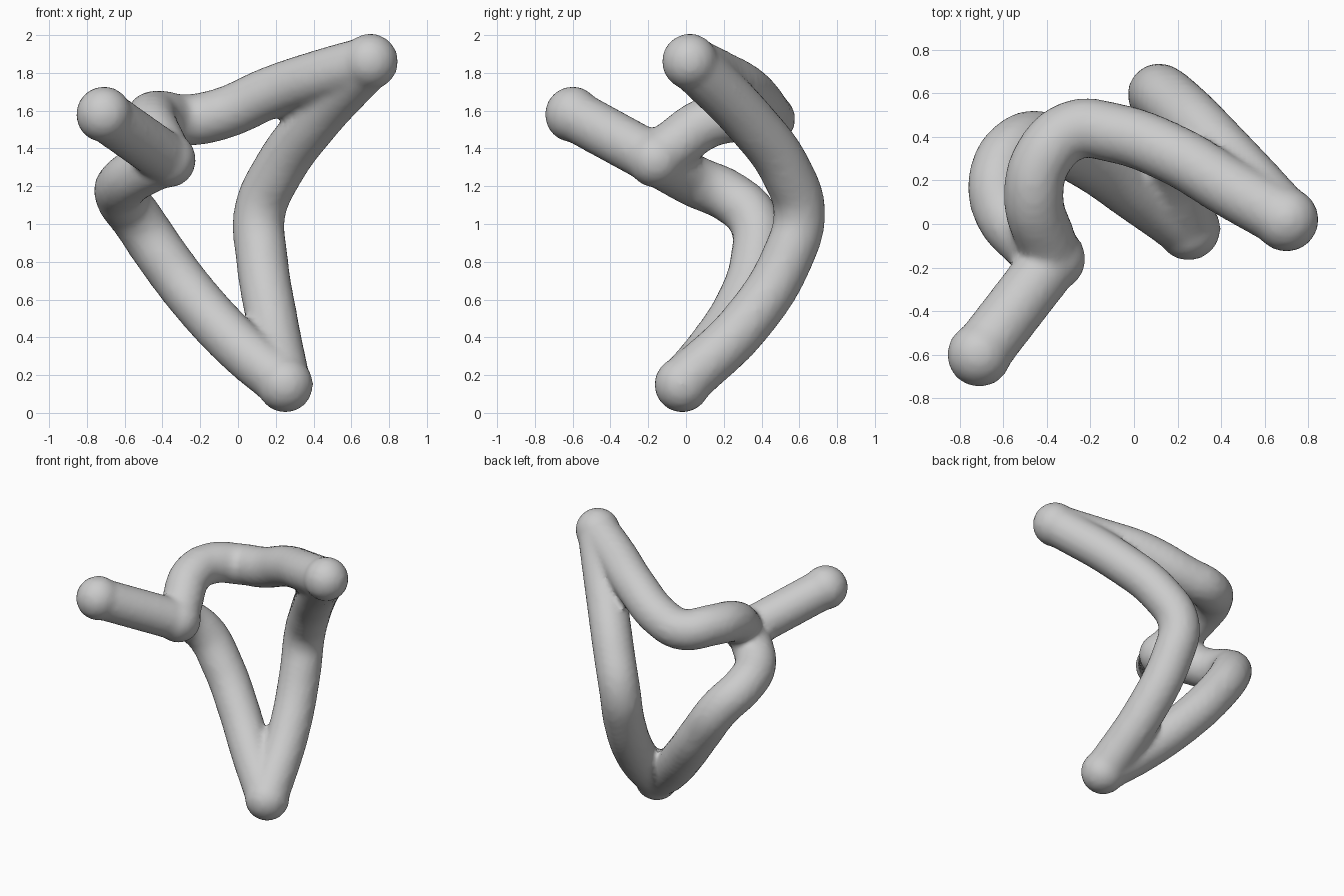
import bpy

if "Cube" in bpy.data.objects:
    bpy.data.objects.remove(bpy.data.objects["Cube"])

R = 0.138
junction = (-0.37, -0.16, 1.34)
top_tip = (0.70, 0.02, 1.86)
foot_tip = (0.25, -0.02, 0.15)
arm_tip = (-0.71, -0.60, 1.58)

# Centre lines of the four strands between the sharp corners
strands = [
    [arm_tip, (-0.54, -0.38, 1.46), junction],
    [junction, (-0.41, -0.06, 1.42), (-0.46, 0.12, 1.54), (-0.42, 0.30, 1.57),
     (-0.28, 0.43, 1.55), (-0.10, 0.42, 1.58), (0.18, 0.32, 1.70),
     (0.45, 0.16, 1.79), top_tip],
    [top_tip, (0.40, 0.34, 1.54), (0.21, 0.53, 1.28), (0.115, 0.60, 1.06),
     (0.125, 0.54, 0.83), (0.18, 0.33, 0.49), foot_tip],
    [foot_tip, (0.02, 0.14, 0.34), (-0.20, 0.29, 0.57), (-0.38, 0.37, 0.80),
     (-0.53, 0.36, 1.02), (-0.62, 0.22, 1.15), (-0.60, 0.06, 1.22),
     (-0.49, -0.07, 1.29), junction],
]


def tube(points):
    cu = bpy.data.curves.new("strand", 'CURVE')
    cu.dimensions = '3D'
    cu.bevel_depth = R
    cu.bevel_resolution = 6
    cu.use_fill_caps = True
    cu.resolution_u = 8
    sp = cu.splines.new('BEZIER')
    sp.bezier_points.add(len(points) - 1)
    for bp, p in zip(sp.bezier_points, points):
        bp.co = p
        bp.handle_left_type = bp.handle_right_type = 'AUTO'
    ob = bpy.data.objects.new("strand", cu)
    bpy.context.collection.objects.link(ob)
    return ob


parts = [tube(s) for s in strands]
bpy.ops.object.select_all(action='DESELECT')
for ob in parts:
    ob.select_set(True)
bpy.context.view_layer.objects.active = parts[0]
bpy.ops.object.convert(target='MESH')
parts = list(bpy.context.selected_objects)

# Rounded ends and corners
for p in (arm_tip, junction, top_tip, foot_tip):
    bpy.ops.mesh.primitive_uv_sphere_add(segments=24, ring_count=16,
                                         radius=R + 0.01, location=p)
    parts.append(bpy.context.object)

# Fuse everything into one smooth looped tube
for ob in parts:
    ob.select_set(True)
bpy.context.view_layer.objects.active = parts[0]
bpy.ops.object.join()
body = bpy.context.object
body.name = "looped_tube"
rm = body.modifiers.new("fuse", 'REMESH')
rm.mode = 'VOXEL'
rm.voxel_size = 0.022
rm.use_smooth_shade = True
sm = body.modifiers.new("soften", 'SMOOTH')
sm.factor = 0.5
sm.iterations = 4
